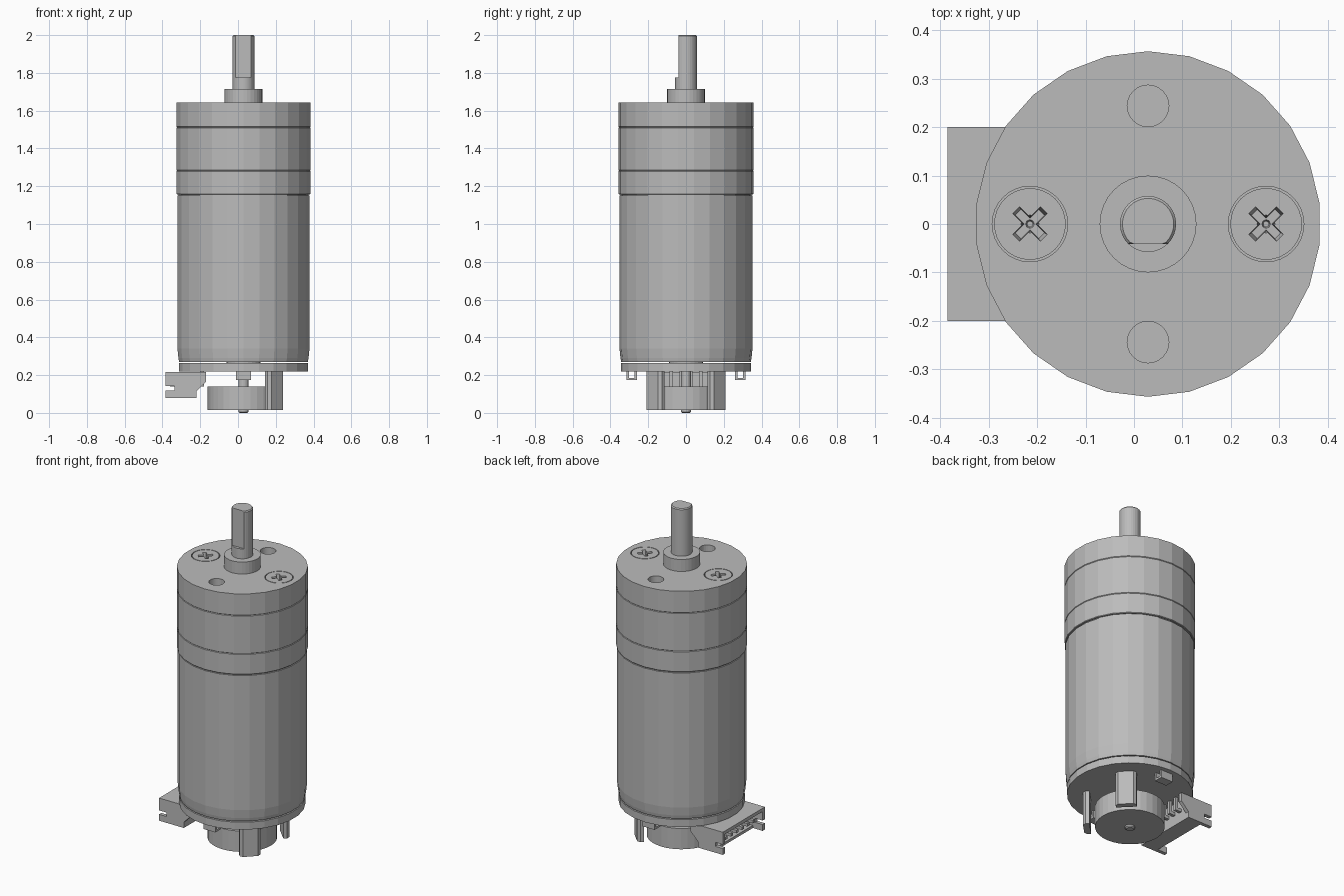
import bpy, bmesh
from math import sin, cos, pi
from mathutils import Matrix, Vector

cube = bpy.data.objects.get("Cube")
if cube:
    bpy.data.objects.remove(cube)

CX = 0.029  # motor axis
GREY = (0.5, 0.5, 0.5, 1)
metal = bpy.data.materials.new("grey metal")
metal.use_nodes = True
metal.diffuse_color = GREY
bsdf = next(n for n in metal.node_tree.nodes if n.type == 'BSDF_PRINCIPLED')
bsdf.inputs["Base Color"].default_value = GREY


def finish(bm, name, cutter=False):
    bmesh.ops.remove_doubles(bm, verts=bm.verts, dist=1e-5)
    bmesh.ops.recalc_face_normals(bm, faces=bm.faces)
    mesh = bpy.data.meshes.new(name)
    bm.to_mesh(mesh)
    bm.free()
    mesh.materials.append(metal)
    ob = bpy.data.objects.new(name, mesh)
    bpy.context.scene.collection.objects.link(ob)
    if cutter:
        ob.hide_render = True
        ob.hide_viewport = True
    return ob


def lathe(name, profile, x=CX, y=0, sides=26, flat=None, cutter=False):
    """Revolve (radius, z) pairs; flat clamps the section at a given y."""
    bm = bmesh.new()
    rings = []
    for r, z in profile:
        ring = []
        for i in range(sides):
            a = pi / 2 + 2 * pi * i / sides
            py = r * sin(a)
            if flat is not None:
                py = max(py, flat)
            ring.append(bm.verts.new((x + r * cos(a), y + py, z)))
        rings.append(ring)
    for a, b in zip(rings, rings[1:]):
        for i in range(sides):
            j = (i + 1) % sides
            bm.faces.new((a[i], a[j], b[j], b[i]))
    bm.faces.new(rings[0])
    bm.faces.new(rings[-1])
    return finish(bm, name, cutter)


def add_box(bm, centre, size, angle=0):
    m = Matrix.Translation(centre) @ Matrix.Rotation(angle, 4, 'Z') @ Matrix.Diagonal((*size, 1))
    return bmesh.ops.create_cube(bm, size=1, matrix=m)["verts"]


def span(bm, x0, x1, y0, y1, z0, z1):
    add_box(bm, ((x0 + x1) / 2, (y0 + y1) / 2, (z0 + z1) / 2), (x1 - x0, y1 - y0, z1 - z0))


def cut(ob, cutter):
    mod = ob.modifiers.new("cut", 'BOOLEAN')
    mod.operation = 'DIFFERENCE'
    mod.solver = 'EXACT'
    mod.object = cutter


# Motor can with rounded lower edge, and the bearing boss below it
lathe("motor_can", [(0.343, 0.27), (0.347, 0.29), (0.352, 0.34), (0.352, 1.15)])
lathe("can_groove", [(0.346, 1.14), (0.346, 1.17)])
lathe("lower_bearing_boss", [(0.09, 0.26), (0.09, 0.28)], sides=24)

# Gearhead: two rings and a face plate with fine seams between
R, E = 0.357, 0.003


def ring(name, z0, z1):
    return lathe(name, [(R - E, z0), (R, z0 + E), (R, z1 - E), (R - E, z1)])


ring("gearhead_lower_ring", 1.157, 1.282)
ring("gearhead_upper_ring", 1.282, 1.512)
plate = lathe("face_plate", [(R - E, 1.512), (R, 1.512 + E), (R, 1.643)])
lathe("face_boss", [(0.1, 1.6), (0.1, 1.715)], sides=32)

# Mounting holes front and back
for side, y in (("front", -0.244), ("back", 0.244)):
    cut(plate, lathe(side + "_hole_cutter", [(0.043, 1.55), (0.043, 1.7)], y=y, sides=24, cutter=True))

# Countersunk screws with cross recesses
for side, s in (("left", 1), ("right", -1)):
    x = CX + s * 0.244
    cut(plate, lathe(side + "_screw_seat_cutter", [(0.078, 1.6), (0.078, 1.7)], x, sides=32, cutter=True))
    screw = lathe(side + "_screw", [(0.074, 1.58), (0.074, 1.643)], x, sides=32)
    for i in range(2):
        bm = bmesh.new()
        verts = add_box(bm, (x, 0, 1.65), (0.098, 0.024, 0.08), pi / 4 + i * pi / 2)
        for v in verts:  # taper the recess
            if v.co.z < 1.65:
                v.co.x = x + (v.co.x - x) * 0.7
                v.co.y *= 0.7
        cut(screw, finish(bm, f"{side}_screw_recess_cutter_{i + 1}", True))
    cut(screw, lathe(side + "_screw_pit_cutter", [(0.006, 1.6), (0.024, 1.66)], x, sides=8, cutter=True))

# Output shaft: round base, flatted upper length with a chamfered tip
lathe("shaft_base", [(0.058, 1.7), (0.058, 1.775)], sides=32)
lathe("output_shaft", [(0.058, 1.77), (0.058, 1.994), (0.053, 2.0)], sides=32, flat=-0.041)

# Encoder board, magnet rotor and rear shaft
lathe("encoder_board", [(0.344, 0.22), (0.344, 0.264)])
lathe("magnet_rotor", [(0.19, 0.015), (0.19, 0.14)], sides=32)
lathe("rear_shaft", [(0.02, 0), (0.027, 0.006), (0.027, 0.23)], sides=16)

# Hall sensors standing diagonally beside the rotor, outer edges chamfered
for side, s in (("front", -1), ("back", 1)):
    d = 0.235 * cos(pi / 4)
    bm = bmesh.new()
    pts = [(-0.018, -0.057), (0.003, -0.057), (0.018, -0.042),
           (0.018, 0.042), (0.003, 0.057), (-0.018, 0.057)]
    rot = Matrix.Rotation(s * pi / 4, 3, 'Z')
    face = bm.faces.new([bm.verts.new(rot @ Vector((u, v, 0)) + Vector((CX + d, s * d, 0.015)))
                         for u, v in pts])
    top = bmesh.ops.extrude_face_region(bm, geom=[face])["geom"]
    bmesh.ops.translate(bm, verts=[g for g in top if isinstance(g, bmesh.types.BMVert)], vec=(0, 0, 0.206))
    finish(bm, side + "_hall_sensor")

# Motor terminals: U-shaped straps under the board
for side, y in (("front", -0.287), ("back", 0.287)):
    bm = bmesh.new()
    x0, x1 = CX - 0.04, CX + 0.04
    span(bm, x0, x1, y - 0.027, y - 0.014, 0.174, 0.222)
    span(bm, x0, x1, y + 0.014, y + 0.027, 0.174, 0.222)
    span(bm, x0, x1, y - 0.014, y + 0.014, 0.174, 0.186)
    finish(bm, side + "_terminal")

# Side-entry connector: notched side walls, roof, rear wall and short floor
side_profile = [(-0.385, 0.08), (-0.22, 0.08), (-0.22, 0.115), (-0.17, 0.165), (-0.17, 0.216),
                (-0.385, 0.216), (-0.385, 0.142), (-0.335, 0.142), (-0.335, 0.118), (-0.385, 0.118)]
for side, y in (("front", -0.2), ("back", 0.178)):
    bm = bmesh.new()
    face = bm.faces.new([bm.verts.new((x, y, z)) for x, z in side_profile])
    new = bmesh.ops.extrude_face_region(bm, geom=[face])["geom"]
    bmesh.ops.translate(bm, verts=[g for g in new if isinstance(g, bmesh.types.BMVert)], vec=(0, 0.022, 0))
    finish(bm, side + "_connector_wall")
bm = bmesh.new()
span(bm, -0.385, -0.22, -0.18, 0.18, 0.196, 0.216)
span(bm, -0.25, -0.22, -0.18, 0.18, 0.08, 0.2)
span(bm, -0.32, -0.24, -0.18, 0.18, 0.08, 0.096)
finish(bm, "connector_shell")

# Six bent contact pins
bm = bmesh.new()
for i in range(6):
    y = -0.13 + 0.052 * i
    span(bm, -0.36, -0.18, y - 0.009, y + 0.009, 0.14, 0.158)
    span(bm, -0.198, -0.18, y - 0.009, y + 0.009, 0.14, 0.222)
finish(bm, "connector_pins")
